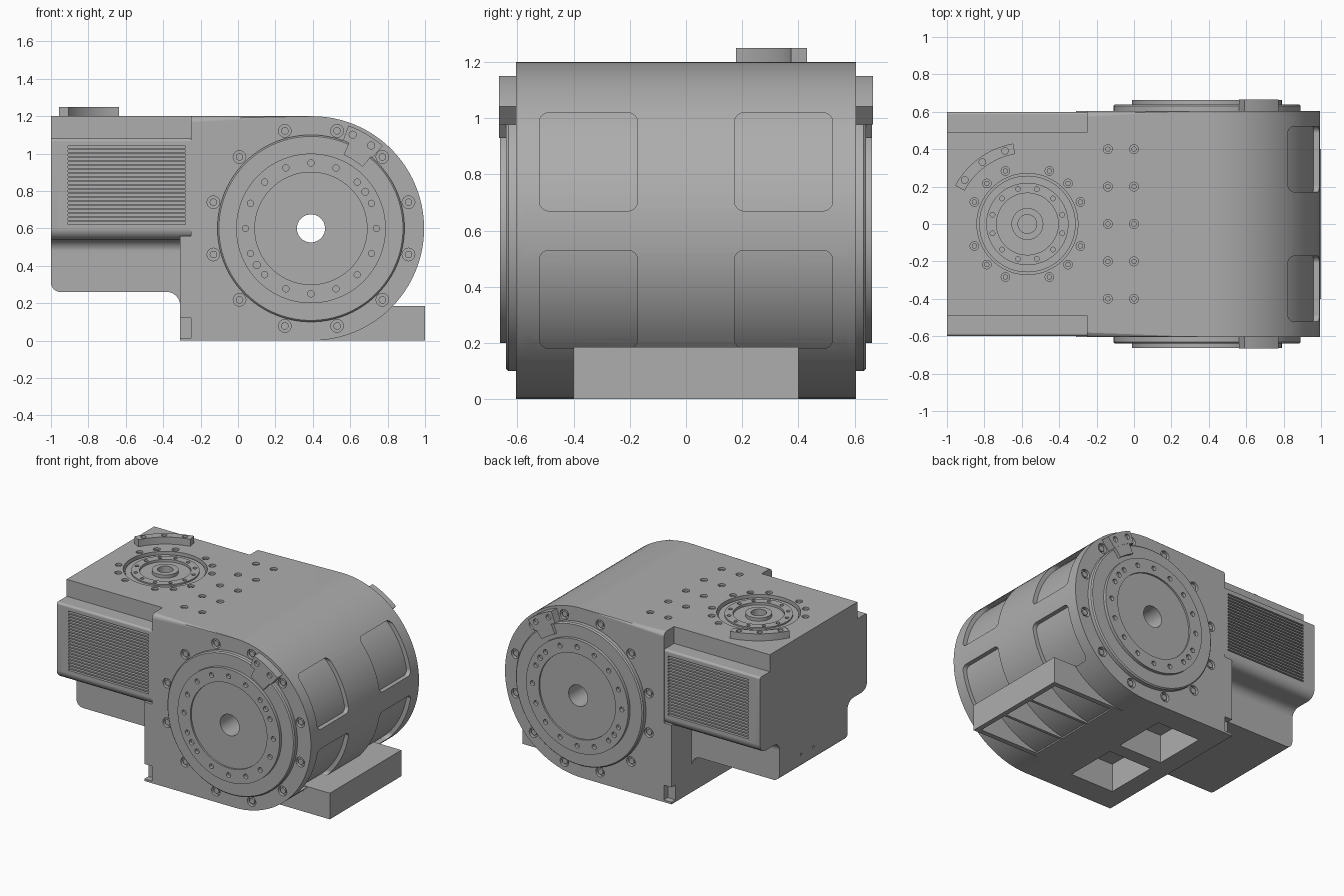
import bpy, bmesh
from math import sin, cos, tan, radians, pi
from mathutils import Vector

cube = bpy.data.objects.get("Cube")
if cube:
    bpy.data.objects.remove(cube)

GREY = (0.42, 0.42, 0.42, 1)
mat = bpy.data.materials.new("housing grey")
mat.use_nodes = True
mat.diffuse_color = GREY
mat.node_tree.nodes["Principled BSDF"].inputs["Base Color"].default_value = GREY
parts = []
AXES = {"x": lambda u, v, t: (t, u, v), "y": lambda u, v, t: (u, t, v), "z": lambda u, v, t: (u, v, t)}


def make(name, bm, keep=True):
    bmesh.ops.recalc_face_normals(bm, faces=bm.faces[:])
    mesh = bpy.data.meshes.new(name)
    bm.to_mesh(mesh)
    bm.free()
    mesh.materials.append(mat)
    ob = bpy.data.objects.new(name, mesh)
    bpy.context.collection.objects.link(ob)
    if keep:
        parts.append(ob)
    return ob


def prism(bm, pts, a, b, axis):
    f = AXES[axis]
    lo = [bm.verts.new(f(u, v, a)) for u, v in pts]
    hi = [bm.verts.new(f(u, v, b)) for u, v in pts]
    bm.faces.new(lo)
    bm.faces.new(hi)
    for i in range(len(pts)):
        j = (i + 1) % len(pts)
        bm.faces.new((lo[i], lo[j], hi[j], hi[i]))


def solid(name, shapes, keep=True):
    bm = bmesh.new()
    for s in shapes:
        prism(bm, *s)
    return make(name, bm, keep)


def circle(c, r, n=16):
    return [(c[0] + r * cos(2 * pi * i / n), c[1] + r * sin(2 * pi * i / n)) for i in range(n)]


def polar(c, r, deg):
    return (c[0] + r * cos(radians(deg)), c[1] + r * sin(radians(deg)))


def sector(c, r0, r1, a0, a1, n=14):
    steps = [a0 + (a1 - a0) * i / n for i in range(n + 1)]
    return [polar(c, r1, a) for a in steps] + [polar(c, r0, a) for a in reversed(steps)]


def rect(u0, v0, u1, v1):
    return [(u0, v0), (u1, v0), (u1, v1), (u0, v1)]


def rounded(pts, n=6):
    # points are (u, v, corner radius)
    out = []
    for i, (u, v, r) in enumerate(pts):
        p = Vector((u, v))
        if not r:
            out.append((u, v))
            continue
        d1 = (Vector(pts[i - 1][:2]) - p).normalized()
        d2 = (Vector(pts[(i + 1) % len(pts)][:2]) - p).normalized()
        half = d1.angle(d2) / 2
        c = p + (d1 + d2).normalized() * r / sin(half)
        v0, v1 = p + d1 * r / tan(half) - c, p + d2 * r / tan(half) - c
        out += [tuple(c + v0.lerp(v1, k / n).normalized() * r) for k in range(n + 1)]
    return out


def lathe(name, c, profile, axis, side=1, n=96):
    bm, f = bmesh.new(), AXES[axis]
    rings = [[bm.verts.new(f(*p, side * h)) for p in circle(c, r, n)] for r, h in profile]
    for k, ring in enumerate(rings):
        nxt = rings[(k + 1) % len(rings)]
        for i in range(n):
            j = (i + 1) % n
            bm.faces.new((ring[i], ring[j], nxt[j], nxt[i]))
    return make(name, bm)


def cut(ob, cutter):
    cutter.hide_render = True
    mod = ob.modifiers.new("cut", "BOOLEAN")
    mod.operation, mod.solver, mod.object = "DIFFERENCE", "EXACT", cutter
    bpy.context.view_layer.objects.active = ob
    bpy.ops.object.modifier_apply(modifier=mod.name)
    bpy.data.objects.remove(cutter)


HUB, TABLE = (0.39, 0.6), (-0.57, 0.0)
SIDES = (-1, 1)

# Main housing: slab with a half-round nose and softened side rims
outline = [polar((0.395, 0.6), 0.6, 90 - 180 * i / 48) for i in range(49)]
outline += [(-0.31, 0), (-0.31, 0.56), (-0.25, 0.56), (-0.25, 1.2)]
bm = bmesh.new()
prism(bm, outline, -0.605, 0.605, "y")
rim = [e for e in bm.edges
       if abs(e.verts[0].co.y - e.verts[1].co.y) < 0.01
       and max(v.co.x for v in e.verts) > -0.2 and max(v.co.z for v in e.verts) > 0.0005]
bmesh.ops.bevel(bm, geom=rim, offset=0.035, segments=5, profile=0.5, affect="EDGES")
housing = make("housing", bm)

# Shallow curved windows on the nose
windows = []
for s in SIDES:
    for z in (0.18, 0.67):
        y0, y1 = sorted((s * 0.172, s * 0.522))
        frame = [(u, v, 0.035) for u, v in rect(y0, z, y1, z + 0.35)]
        windows.append((rounded(frame), 0.65, 1.1, "x"))
window_cutter = solid("window_cutter", windows, False)
cut(window_cutter, solid("core", [(circle((0.395, 0.6), 0.57, 128), -1, 1, "y")], False))
cut(housing, window_cutter)

# Bore, screw seats, top mounting holes, underside pockets and corner notches
lug_angles = [15 + 30 * k for k in range(12)]
holes = [(circle(HUB, 0.075, 64), -1, 1, "y")]
for s in SIDES:
    lo, hi = sorted((s * 0.582, s * 0.7))
    holes += [(circle(polar(HUB, 0.54, a), 0.034), lo, hi, "y") for a in lug_angles]
    lo, hi = sorted((s * 0.05, s * 0.43))
    holes.append((rect(-0.18, lo, 0.16, hi), -0.1, 0.2, "z"))
    lo, hi = sorted((s * 0.56, s * 0.7))
    holes.append((rect(-0.4, lo, -0.25, hi), 0.015, 0.12, "z"))
mounts = [(x, y) for x in (-0.14, 0) for y in (-0.4, -0.2, 0, 0.2, 0.4)]
holes += [(circle(p, 0.024), 1.175, 1.3, "z") for p in mounts]
cut(housing, solid("housing_cutter", holes, False))
solid("mounting_screws", [(circle(p, 0.014), 1.17, 1.19, "z") for p in mounts])

# Foot under the nose, hollow from below
foot = solid("foot", [(rect(0.43, -0.4, 1.0, 0.4), 0, 0.185, "z")])
cells = [(rect(0.5, y - 0.115, 0.965, y + 0.115), -0.1, 0.16, "z") for y in (-0.25, 0, 0.25)]
cut(foot, solid("foot_cutter", cells, False))

# Arm: stepped cross-section, wide around the grilles
half = [(0.49, 1.2, 0), (0.49, 1.08, 0), (0.6, 1.08, 0.015), (0.6, 0.54, 0.06), (0.38, 0.54, 0.06), (0.38, 0.42, 0)]
section = half + [(-u, v, r) for u, v, r in reversed(half)]
bm = bmesh.new()
prism(bm, rounded(section), -1, -0.2, "x")
ends = [e for e in bm.edges if all(v.co.x < -0.99 and abs(v.co.y) > 0.59 for v in e.verts)
        and abs(e.verts[0].co.z - e.verts[1].co.z) > 0.2]
bmesh.ops.bevel(bm, geom=ends, offset=0.04, segments=5, profile=0.5, affect="EDGES")
arm = make("arm", bm)

# Grille slots, turntable well and screw seats in the arm
slots = [(circle(TABLE, 0.27, 96), 1.15, 1.3, "z")]
for s in SIDES:
    lo, hi = sorted((s * 0.58, s * 0.7))
    slots += [(rect(-0.91, z, -0.28, z + 0.011), lo, hi, "y") for z in [0.622 + 0.0215 * k for k in range(20)]]
seats = [polar(TABLE, 0.307, q * 90 + a) for q in range(4) for a in (22.5, 45, 67.5)]
slots += [(circle(p, 0.023), 1.175, 1.3, "z") for p in seats]
cut(arm, solid("arm_cutter", slots, False))
solid("table_screws", [(circle(p, 0.014), 1.17, 1.19, "z") for p in seats])

# Lower arm block with a fillet into the housing
block = [(-1, 0.26, 0.05), (-0.31, 0.26, 0.07), (-0.31, 0.17, 0), (-0.2, 0.17, 0), (-0.2, 0.6, 0), (-1, 0.6, 0)]
lower = solid("lower_arm_block", [(rounded(block), -0.38, 0.38, "y")])
pins = [(circle((y, z), 0.009, 10), -1.1, -0.98, "x") for y in (0.0, 0.14) for z in (0.36, 0.46)]
cut(lower, solid("pin_cutter", pins, False))

# Turntable set in the arm top
table = lathe("turntable", TABLE, [(0.05, 1.14), (0.05, 1.198), (0.085, 1.198), (0.085, 1.175), (0.165, 1.175),
              (0.165, 1.192), (0.22, 1.192), (0.22, 1.182), (0.258, 1.182), (0.258, 1.14)], "z")
bolts = [(circle(polar(TABLE, 0.193, 15 + 30 * k), 0.013, 12), 1.17, 1.3, "z") for k in range(12)]
cut(table, solid("table_cutter", bolts, False))

# Curved stop on the arm top
stop = solid("top_stop", [(sector(TABLE, 0.38, 0.437, 100, 152), 1.19, 1.25, "z")])
stop_holes = [(circle(polar(TABLE, 0.409, a), 0.018), 1.23, 1.3, "z") for a in (107, 126, 145)]
cut(stop, solid("stop_cutter", stop_holes, False))

# Side drive discs, their screws and the curved stops
disc_profile = [(0.075, 0.59), (0.075, 0.65), (0.3, 0.65), (0.3, 0.662), (0.4, 0.662),
                (0.4, 0.64), (0.492, 0.64), (0.5, 0.632), (0.5, 0.59)]
for s, label in zip(SIDES, ("front", "back")):
    disc = lathe(label + "_disc", HUB, disc_profile, "y", s)
    lo, hi = sorted((s * 0.64, s * 0.7))
    drill = [(circle(polar(HUB, 0.35, 22.5 * k), 0.017, 12), lo, hi, "y") for k in range(16)]
    drill += [(circle(polar(HUB, 0.35, a), 0.019, 12), lo, hi, "y") for a in (34, 214)]
    cut(disc, solid("drill", drill, False))
    lo, hi = sorted((s * 0.57, s * 0.6))
    solid(label + "_screws", [(circle(polar(HUB, 0.54, a), 0.02), lo, hi, "y") for a in lug_angles])
    lo, hi = sorted((s * 0.59, s * 0.665))
    side_stop = solid(label + "_stop", [(sector(HUB, 0.5, 0.585, 49, 70), lo, hi, "y")])
    seat = [(circle(polar(HUB, 0.548, a), 0.019), *sorted((s * 0.645, s * 0.7)), "y") for a in (54, 66)]
    cut(side_stop, solid("stop_cutter", seat, False))
    solid(label + "_stop_tab", [(sector(HUB, 0.43, 0.505, 50, 66), lo, hi - 0.003 if s > 0 else hi, "y")])

# Smooth shading with crisp edges
bpy.ops.object.select_all(action="DESELECT")
for ob in parts:
    ob.select_set(True)
bpy.context.view_layer.objects.active = housing
bpy.ops.object.shade_smooth_by_angle(angle=radians(32))
for ob in parts:
    ob.modifiers.new("even_normals", "WEIGHTED_NORMAL").keep_sharp = True
